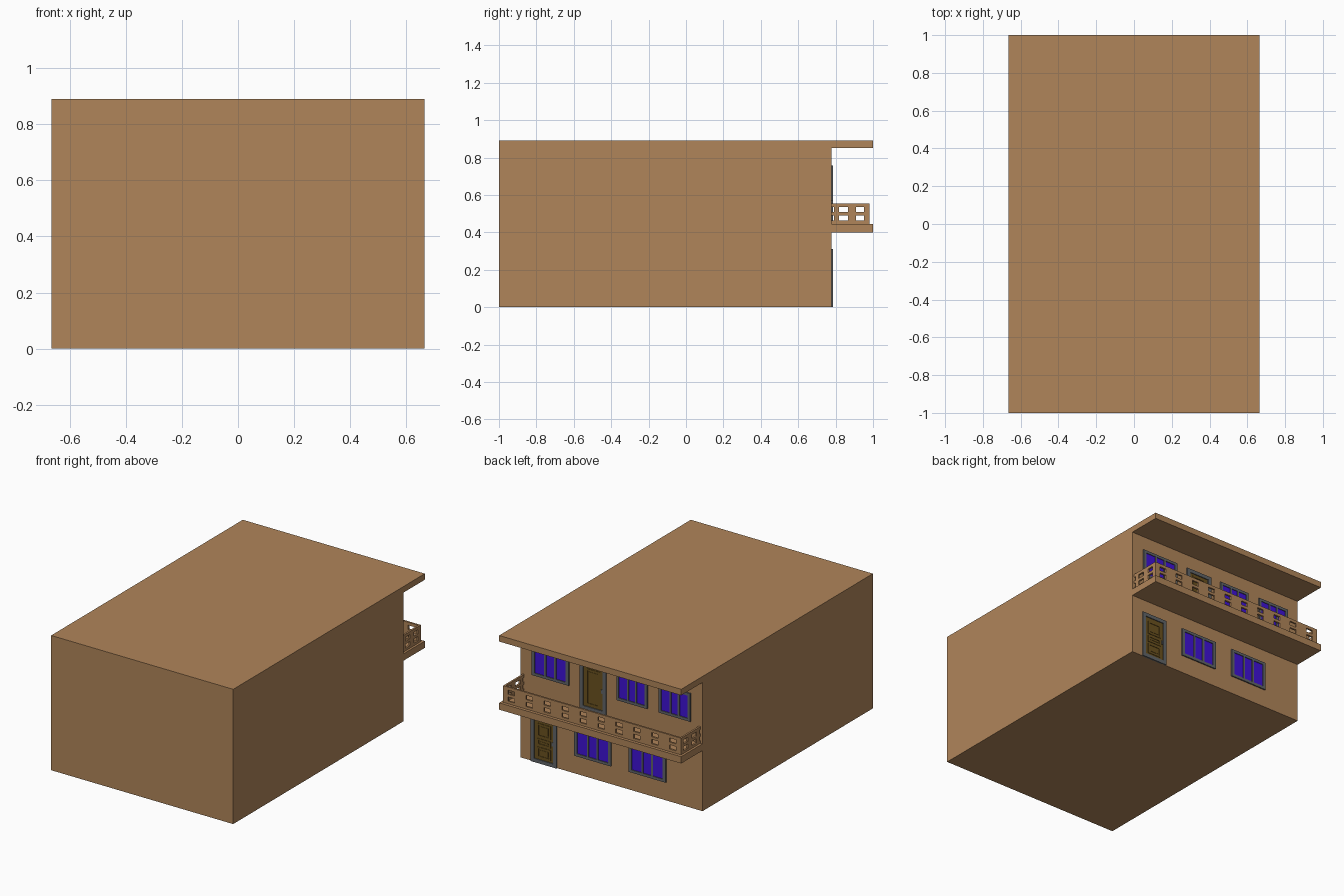
import bpy, bmesh

if "Cube" in bpy.data.objects:
    bpy.data.objects.remove(bpy.data.objects["Cube"])

def material(name, rgb):
    m = bpy.data.materials.new(name)
    m.diffuse_color = (*rgb, 1)
    m.use_nodes = True
    m.node_tree.nodes["Principled BSDF"].inputs["Base Color"].default_value = m.diffuse_color
    return m

WALL = material("wall_tan", (0.434, 0.235, 0.102))
GLASS = material("blue_glass", (0.05, 0.006, 0.68))
FRAME = material("grey_frame", (0.12, 0.13, 0.14))
WOOD = material("dark_wood", (0.147, 0.084, 0.014))

HW = 0.665      # half width of the house
FACE = 0.777    # y of the facade wall

def finish(name, bm, mat):
    bmesh.ops.recalc_face_normals(bm, faces=bm.faces)
    me = bpy.data.meshes.new(name)
    bm.to_mesh(me)
    bm.free()
    ob = bpy.data.objects.new(name, me)
    bpy.context.collection.objects.link(ob)
    me.materials.append(mat)
    return ob

def box(name, x0, x1, y0, y1, z0, z1, mat):
    bm = bmesh.new()
    bmesh.ops.create_cube(bm, size=1)
    for v in bm.verts:
        v.co = (x0 + (v.co.x + .5) * (x1 - x0),
                y0 + (v.co.y + .5) * (y1 - y0),
                z0 + (v.co.z + .5) * (z1 - z0))
    return finish(name, bm, mat)

def lattice(name, us, zs, pos, thick, mat, side=False):
    """Upright panel cut on a grid; every odd/odd cell is an opening."""
    bm = bmesh.new()
    vs = [[bm.verts.new((pos, u, z) if side else (u, pos, z)) for z in zs] for u in us]
    for i in range(len(us) - 1):
        for j in range(len(zs) - 1):
            if not (i % 2 and j % 2):
                bm.faces.new((vs[i][j], vs[i + 1][j], vs[i + 1][j + 1], vs[i][j + 1]))
    ob = finish(name, bm, mat)
    mod = ob.modifiers.new("thickness", 'SOLIDIFY')
    mod.thickness = thick
    mod.offset = 0
    return ob

def ring(name, x0, x1, z0, z1, w, y, thick, mat):
    return lattice(name, [x0, x0 + w, x1 - w, x1], [z0, z0 + w, z1 - w, z1], y, thick, mat)

def window(name, x0, x1, z0, z1):
    w = x1 - x0
    us = [x0 + w * f for f in (0, .08, .345, .395, .605, .655, .92, 1)]
    lattice(name + "_frame", us, [z0, z0 + .018, z1 - .018, z1], FACE + .002, .012, FRAME)
    box(name + "_glass", x0 + .005, x1 - .005, FACE - .004, FACE + .003, z0 + .005, z1 - .005, GLASS)

def door(name, x0, x1, z0, z1, panels):
    ring(name + "_frame", x0, x1, z0, z1, .024, FACE + .002, .012, FRAME)
    box(name + "_leaf", x0 + .01, x1 - .01, FACE - .004, FACE + .002, z0 + .01, z1 - .01, WOOD)
    w, h = x1 - x0, z1 - z0
    for i, (a, b, c, d) in enumerate(panels):
        px0, px1, pz0, pz1 = x0 + a * w, x0 + b * w, z0 + c * h, z0 + d * h
        ring(f"{name}_moulding_{i}", px0, px1, pz0, pz1, .01, FACE + .002, .006, WOOD)
        box(f"{name}_panel_{i}", px0 + .018, px1 - .018, FACE, FACE + .004,
            pz0 + .018, pz1 - .018, WOOD)
    box(name + "_handle", x0 + .14 * w, x0 + .19 * w, FACE, FACE + .007,
        z0 + .44 * h, z0 + .52 * h, FRAME)

# Main volume, roof overhang and balcony floor
box("house_body", -HW, HW, -1, FACE, 0, .85, WALL)
box("roof_slab", -HW, HW, -1, 1, .85, .89, WALL)
box("balcony_floor", -HW, HW, FACE - .01, 1, .40, .445, WALL)

# Balcony parapet with two rows of openings
rows = [.445, .462, .490, .508, .535, .555]
T = .012
cuts = [-.65]
for i in range(10):
    c = -.59 + i * 1.18 / 9
    cuts += [c - .024, c + .024]
cuts.append(.65)
lattice("balcony_rail_back", cuts, rows, .98 - T / 2, T, WALL)
side_cuts = [.755, .765, .790, .818, .866, .909, .952, .98 - T]
for s, n in ((-1, "left"), (1, "right")):
    lattice("balcony_rail_" + n, side_cuts, rows, s * (.65 - T / 2), T, WALL, side=True)

# Windows: ground floor, then upper floor
for i, (a, b, c, d) in enumerate([(0, .268, .12, .31), (-.40, -.13, .12, .31),
                                  (.308, .58, .57, .756), (-.265, -.04, .57, .756),
                                  (-.58, -.35, .57, .756)]):
    window(f"window_{i}", a, b, c, d)

# Doors
door("entrance_door", .397, .585, 0, .312,
     [(.24, .76, .56, .84), (.24, .76, .38, .52), (.24, .76, .12, .34)])
door("balcony_door", .036, .228, .445, .756, [(.24, .76, .12, .88)])
